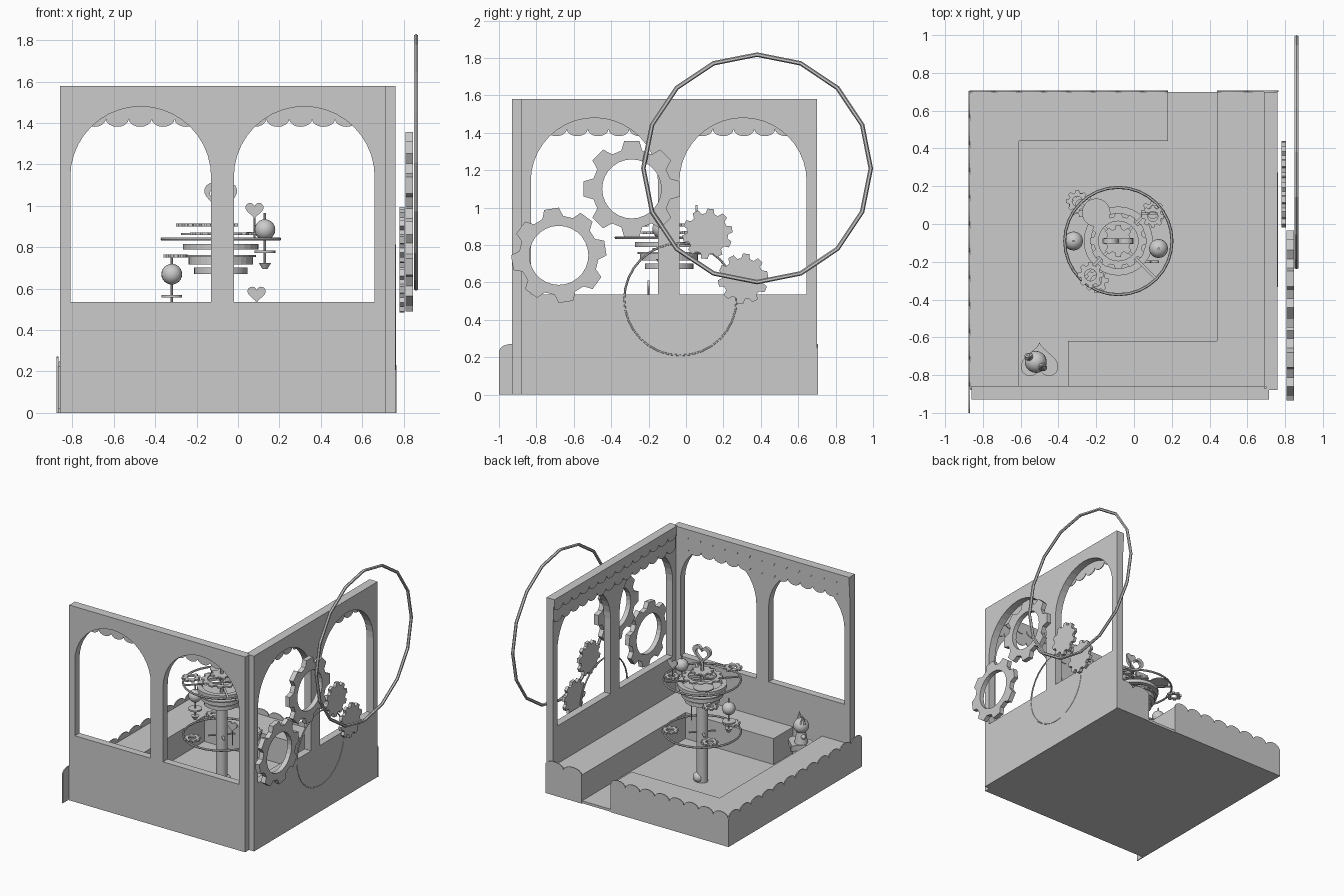
import bpy, bmesh, math
from mathutils import Vector

if "Cube" in bpy.data.objects:
    bpy.data.objects.remove(bpy.data.objects["Cube"])

grey = bpy.data.materials.new("plain grey")
grey.diffuse_color = (0.6, 0.6, 0.6, 1)
grey.use_nodes = True
grey.node_tree.nodes["Principled BSDF"].inputs["Base Color"].default_value = grey.diffuse_color

PLANES = {"XY": lambda u, v, w: (u, v, w),
          "XZ": lambda u, v, w: (u, w, v),
          "YZ": lambda u, v, w: (w, u, v)}


def prism(name, loops, plane, w0, w1):
    """Flat outline (first loop) with holes (other loops), given thickness."""
    bm = bmesh.new()
    put = PLANES[plane]
    edges = []
    for loop in loops:
        vs = [bm.verts.new(put(u, v, w0)) for u, v in loop]
        edges += [bm.edges.new((vs[i], vs[(i + 1) % len(vs)])) for i in range(len(vs))]
    bmesh.ops.triangle_fill(bm, edges=edges, use_beauty=True)
    ext = bmesh.ops.extrude_face_region(bm, geom=bm.faces[:])
    shift = Vector(put(0, 0, w1 - w0))
    for e in ext["geom"]:
        if isinstance(e, bmesh.types.BMVert):
            e.co += shift
    bmesh.ops.recalc_face_normals(bm, faces=bm.faces[:])
    me = bpy.data.meshes.new(name)
    bm.to_mesh(me)
    bm.free()
    ob = bpy.data.objects.new(name, me)
    bpy.context.collection.objects.link(ob)
    me.materials.append(grey)
    return ob


def finish(name, smooth=True):
    ob = bpy.context.object
    ob.name = name
    ob.data.materials.append(grey)
    if smooth:
        bpy.ops.object.shade_smooth_by_angle()
    return ob


def tube(name, x, y, z0, z1, r, r2=None, n=20):
    bpy.ops.mesh.primitive_cone_add(vertices=n, radius1=r, radius2=r if r2 is None else r2,
                                    depth=z1 - z0, location=(x, y, (z0 + z1) / 2))
    return finish(name)


def ball(name, loc, r):
    bpy.ops.mesh.primitive_uv_sphere_add(segments=20, ring_count=12, radius=r, location=loc)
    return finish(name)


def ring(name, loc, R, r, n, rot=(0, 0, 0)):
    bpy.ops.mesh.primitive_torus_add(major_segments=n, minor_segments=6, major_radius=R,
                                     minor_radius=r, location=loc, rotation=rot)
    return finish(name, False)


def rect(u0, v0, u1, v1):
    return [(u0, v0), (u1, v0), (u1, v1), (u0, v1)]


def circle(u, v, r, n=28):
    return [(u + r * math.cos(2 * math.pi * i / n), v + r * math.sin(2 * math.pi * i / n)) for i in range(n)]


def arch(c):
    pts = [(c - .34, .535), (c + .34, .535)]
    return pts + [(c + .34 * math.cos(math.pi * i / 20), 1.14 + .34 * math.sin(math.pi * i / 20)) for i in range(21)]


def scallop(u0, u1, n, base, edge, bulge):
    """Strip from base to edge, with n round lobes bulging past the edge."""
    pts = [(u1, base), (u0, base)]
    s = (u1 - u0) / n
    for i in range(n):
        for k in range(0 if i == 0 else 1, 9):
            a = math.pi * k / 8
            pts.append((u0 + s * (i + .5 - .5 * math.cos(a)), edge + bulge * math.sin(a)))
    return pts


def gear(u, v, R, root, teeth, phase=0):
    pts = []
    for i in range(teeth):
        for f, r in ((-.34, root), (-.2, R), (.2, R), (.34, root)):
            a = 2 * math.pi * (i + f + phase) / teeth
            pts.append((u + r * math.cos(a), v + r * math.sin(a)))
    return pts


def heart(u, v, w, flip=1, n=32):
    k, pts = w / 32, []
    for i in range(n):
        t = 2 * math.pi * (i + .5) / n
        h = 13 * math.cos(t) - 5 * math.cos(2 * t) - 2 * math.cos(3 * t) - math.cos(4 * t)
        pts.append((u + k * 16 * math.sin(t) ** 3, v + flip * k * (h + 2.5)))
    return pts


# Floor and raised benches round the sunken middle
prism("floor", [rect(-.87, -.88, .76, .70)], "XY", 0, .02)
prism("left_back_bench", [[(-.87, -.87), (-.61, -.87), (-.61, .44), (.18, .44), (.18, .70), (-.87, .70)]], "XY", .02, .225)
prism("right_front_bench", [[(.44, .70), (.44, -.62), (-.35, -.62), (-.35, -.87), (.70, -.87), (.70, .70)]], "XY", .02, .23)

# Arched walls with two rows of scalloped trim inside
prism("front_wall", [rect(-.86, 0, .715, 1.58), arch(-.47), arch(.32)], "XZ", -.93, -.87)
prism("right_wall", [rect(-.88, 0, .70, 1.58), arch(-.49), arch(.305)], "YZ", .70, .76)
for bottom, t in ((1.42, .006), (1.52, .012)):
    prism("front_trim", [scallop(-.86, .69, 14, 1.58, bottom, -.038)], "XZ", -.87, -.87 + t)
    prism("right_trim", [scallop(-.86, .70, 14, 1.58, bottom, -.038)], "YZ", .70 - t, .70)

# Low scalloped fence, open at the door
prism("left_fence", [scallop(-1.0, .705, 12, 0, .23, .042)], "YZ", -.876, -.868)
prism("back_fence", [scallop(-.87, .18, 8, 0, .23, .042)], "XZ", .70, .707)
prism("back_fence_end", [scallop(.44, .765, 2, 0, .23, .042)], "XZ", .70, .707)

# Gears and rings outside the right wall
for name, y, z, R, p in (("big_gear_low", -.68, .745, .255, .2), ("big_gear_high", -.29, 1.10, .26, 0)):
    prism(name, [gear(y, z, R, .212, 8, p), circle(y, z, .158)], "YZ", .808, .846)
for name, y, z in (("small_gear_high", .115, .86), ("small_gear_low", .305, .62)):
    prism(name, [gear(y, z, .135, .11, 10, .3)], "YZ", .78, .804)
ring("big_hoop", (.86, .38, 1.21), .608, .012, 16, (0, math.pi / 2, 0))
ring("wall_hoop", (.757, -.03, .51), .30, .006, 32, (0, math.pi / 2, 0))

# Centrepiece: pole, tiers and orbit rings
CX, CY = -.083, -.09
tube("pole", CX, CY, .02, .70, .042)
ball("pole_foot", (CX + .02, CY + .02, .055), .042)
tube("bottom_tier", CX, CY, .672, .702, .13, n=28)
prism("middle_tier", [circle(CX, CY, .155), circle(CX, CY, .11)], "XY", .718, .752)
prism("top_tier", [circle(CX, CY, .183), circle(CX, CY, .145)], "XY", .79, .817)
prism("tier_plate", [circle(CX, CY, .17)], "XY", .752, .762)
prism("inner_gear", [gear(CX, CY, .15, .13, 12), circle(CX, CY, .105)], "XY", .86, .872)
prism("hub_gear", [gear(CX, CY, .085, .065, 8)], "XY", .90, .915)
tube("spindle", CX, CY, .70, .99, .012, n=12)
for z in (.84, .42):
    ring("orbit_ring", (CX, CY, z), .284, .008, 32)
for i in range(4):
    a = math.pi * (i / 2 + .25)
    d = Vector((math.cos(a), math.sin(a)))
    s = Vector((-d.y, d.x)) * .008
    c = Vector((CX, CY))
    for z, r in ((.836, .28), (.416, .10)):
        prism("spoke", [[c + s, c - s, c + d * r - s, c + d * r + s]], "XY", z, z + .008)

# Heart crest and small hearts
prism("heart_crest", [heart(CX, 1.04, .16), heart(CX, 1.04, .105)], "XZ", CY - .012, CY + .012)
prism("small_heart_high", [heart(.08, .975, .088)], "XZ", .05, .062)
prism("small_heart_low", [heart(.09, .57, .088)], "XZ", -.206, -.194)
tube("heart_stick_high", .08, .056, .84, .96, .004, n=8)
tube("heart_stick_low", .09, -.20, .42, .55, .004, n=8)

# Small gears on the orbit rings
for x, y, z, r in ((-.23, -.27, .90, .07), (.10, .04, .86, .06), (-.30, .12, .75, .06),
                   (.10, .06, .43, .065), (-.28, .10, .45, .065), (-.20, -.30, .43, .065)):
    prism("orbit_gear", [gear(x, y, r, r * .76, 8), circle(x, y, r * .45, 16)], "XY", z, z + .014)
prism("orbit_disc", [circle(-.20, .06, .075)], "XY", .86, .868)

# Balls on sticks, each over a small dish
for x, y, z in ((-.32, -.09, .67), (.13, -.13, .885)):
    ball("orbit_ball", (x, y, z), .05)
    tube("ball_stick", x, y, z - .17, z + .08, .006, n=8)
    tube("ball_dish", x, y, z - .112, z - .10, .05)
    tube("ball_foot", x, y, z - .19, z - .16, .012, .03)

# Little eared figure on a heart stand
prism("heart_stand", [heart(-.50, -.715, .20, -1)], "XY", .16, .205)
tube("stand_stem", -.50, -.72, .02, .16, .04)
FX, FY = -.52, -.73
tube("figure_body", FX, FY, .205, .32, .05, .03)
ball("figure_head", (FX, FY, .34), .058)
for s in (-1, 1):
    ear = tube("figure_ear", FX + s * .032, FY - s * .024, .37, .44, .024, 0, n=8)
    arm = ball("figure_arm", (FX + s * .042, FY - s * .03, .27), .018)
